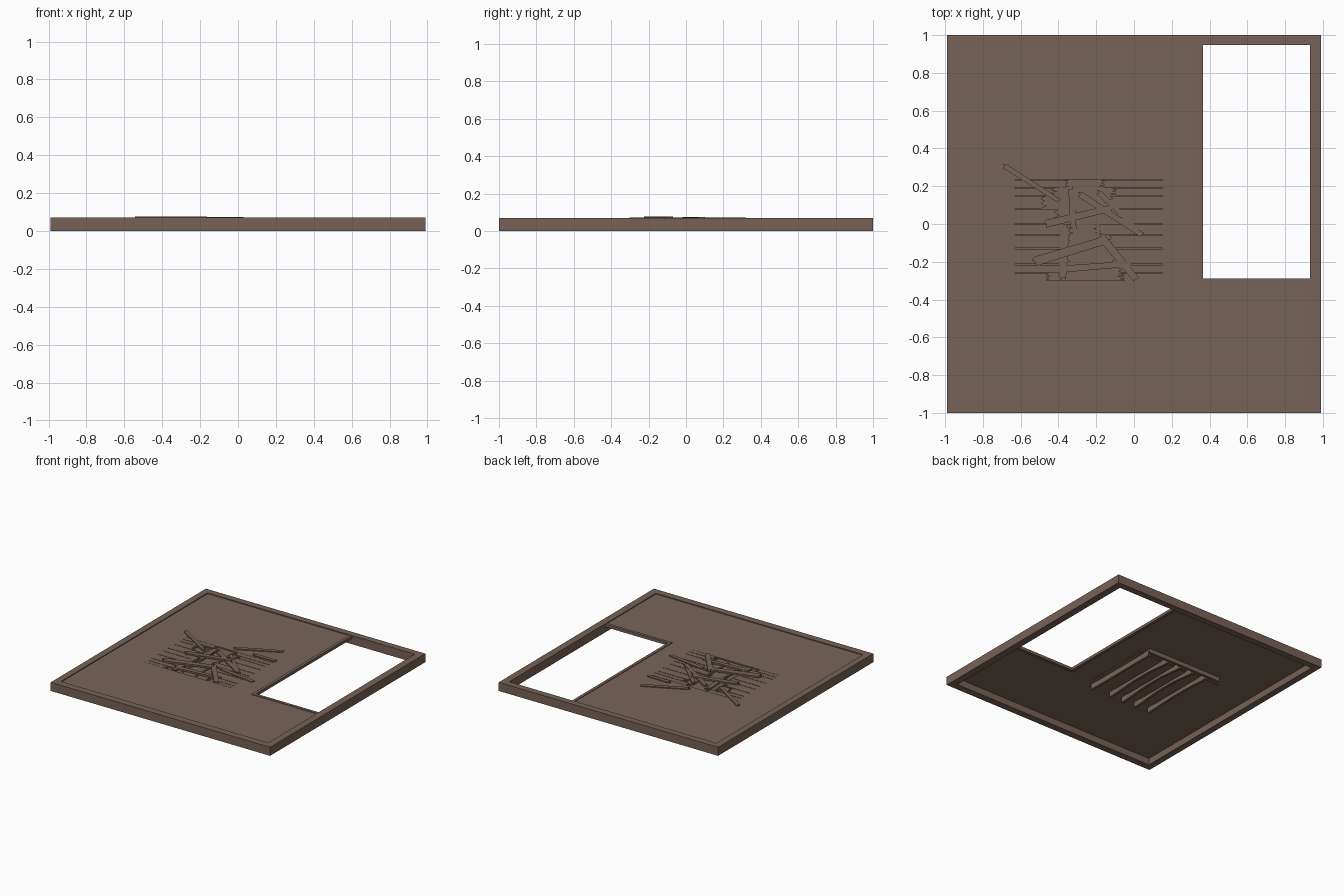
import bpy, bmesh, math, random
from mathutils import Matrix, Vector

if "Cube" in bpy.data.objects:
    bpy.data.objects.remove(bpy.data.objects["Cube"])
random.seed(4)

def material(name, rgb):
    m = bpy.data.materials.new(name)
    m.diffuse_color = (*rgb, 1)
    m.use_nodes = True
    m.node_tree.nodes["Principled BSDF"].inputs["Base Color"].default_value = m.diffuse_color
    return m

FRAME = material("frame brown", (0.184, 0.123, 0.096))
WOOD = material("board brown", (0.187, 0.130, 0.100))

def prism(bm, pts, z0, z1):
    """Extrude a flat outline from z0 to z1."""
    f = bm.faces.new([bm.verts.new((x, y, z0)) for x, y in pts])
    ret = bmesh.ops.extrude_face_region(bm, geom=[f])
    vs = [g for g in ret["geom"] if isinstance(g, bmesh.types.BMVert)]
    bmesh.ops.translate(bm, verts=vs, vec=(0, 0, z1 - z0))
    return vs

def finish(bm, name, mat):
    bmesh.ops.recalc_face_normals(bm, faces=bm.faces)
    me = bpy.data.meshes.new(name)
    bm.to_mesh(me)
    bm.free()
    me.materials.append(mat)
    ob = bpy.data.objects.new(name, me)
    bpy.context.collection.objects.link(ob)
    return ob

def boxes(name, mat, rects, z0, z1):
    bm = bmesh.new()
    for x0, x1, y0, y1 in rects:
        prism(bm, [(x0, y0), (x1, y0), (x1, y1), (x0, y1)], z0, z1)
    return finish(bm, name, mat)

# outer frame
boxes("outer_frame", FRAME, [(-.99, .99, .947, 1), (-.99, .99, -1, -.943),
                             (-.99, -.937, -.943, .947), (.932, .99, -.943, .947)], 0, .07)

# trim around the stair opening
boxes("opening_trim", FRAME, [(.342, .366, -.312, .947), (.366, .932, -.312, -.288)], .045, .068)

# deck, left open around the damaged area
HX0, HX1, HY0, HY1 = -.63, .15, -.30, .235
boxes("deck", WOOD, [(-.937, HX0, -.943, .947), (HX1, .342, -.943, .947),
                     (HX0, HX1, HY1, .947), (HX0, HX1, -.943, HY0),
                     (.342, .932, -.943, -.312)], .054, .063)

# sub-floor under the hole
boxes("sub_floor", WOOD, [(HX0, HX1, HY0, HY1)], .050, .054)

# broken floorboards with splintered ends, reaching in from both sides
bm = bmesh.new()
rows = [-.30, -.26, -.215, -.13, -.06, 0, .08, .15, .19, .235]
for y0, y1 in zip(rows, rows[1:]):
    for side, edge, tip in ((1, HX0, -.40), (-1, HX1, -.14)):
        end = tip + random.uniform(-.10, .05) * side
        teeth = [(end + side * (random.uniform(.015, .045) if i % 2 else 0),
                  y0 + .002 + (y1 - y0 - .004) * i / 5) for i in range(6)]
        prism(bm, [(edge, y1 - .002), (edge, y0 + .002)] + teeth, .0535, .063)
finish(bm, "broken_floorboards", WOOD)

# joists showing through the hole
boxes("upper_joists", WOOD, [(x - .008, x + .008, -.27, .2) for x in (-.385, -.315, -.19)], .053, .060)

# joists under the floor, cracked ones narrowing toward the middle
bm = bmesh.new()
for x, sag in ((.10, 0), (-.08, .018), (-.20, .02), (-.32, .022), (-.45, .012)):
    side = [(-.37, .054), (-.37, .008), (-.1, .008 + sag), (.08, .008 + sag), (.30, .008), (.30, .054)]
    vs = prism(bm, [(y, z) for y, z in side], -.010, .010)
    sel = [v for v in bm.verts if not v.tag]
    for v in sel:
        v.co = Vector((x + v.co.z, v.co.x, v.co.y))
        v.tag = True
finish(bm, "floor_joists", WOOD)
boxes("cross_beam", WOOD, [(-.56, .12, .305, .325)], .02, .054)

# loose splintered planks: start, end, width, top height
planks = [(-.22, .275, .10, .432, .034, .070), (-.04, .265, .15, .265, .032, .070),
          (-.69, .31, -.40, .125, .028, .072), (-.47, .00, -.12, .085, .040, .074),
          (-.29, .16, .04, -.055, .034, .071), (-.19, .17, .02, -.03, .028, .068),
          (-.53, -.20, -.17, -.09, .050, .076), (-.18, -.06, .01, -.29, .042, .073),
          (-.10, -.075, .22, -.122, .034, .069), (-.40, -.24, -.02, -.21, .036, .068),
          (-.33, .19, -.32, -.02, .036, .067), (-.38, -.29, -.36, -.02, .04, .066)]
bm = bmesh.new()
for x0, y0, x1, y1, w, top in planks:
    d = Vector((x1 - x0, y1 - y0))
    L, h = d.length, w / 2
    outline = [(0, -h), (L, -h * .9), (L + .008, h * .8), (.012, h), (-.012, h * .3), (.008, 0)]
    c, s = d.normalized()
    prism(bm, [(x0 + u * c - v * s, y0 + u * s + v * c) for u, v in outline], top - .013, top)
finish(bm, "loose_planks", WOOD)
